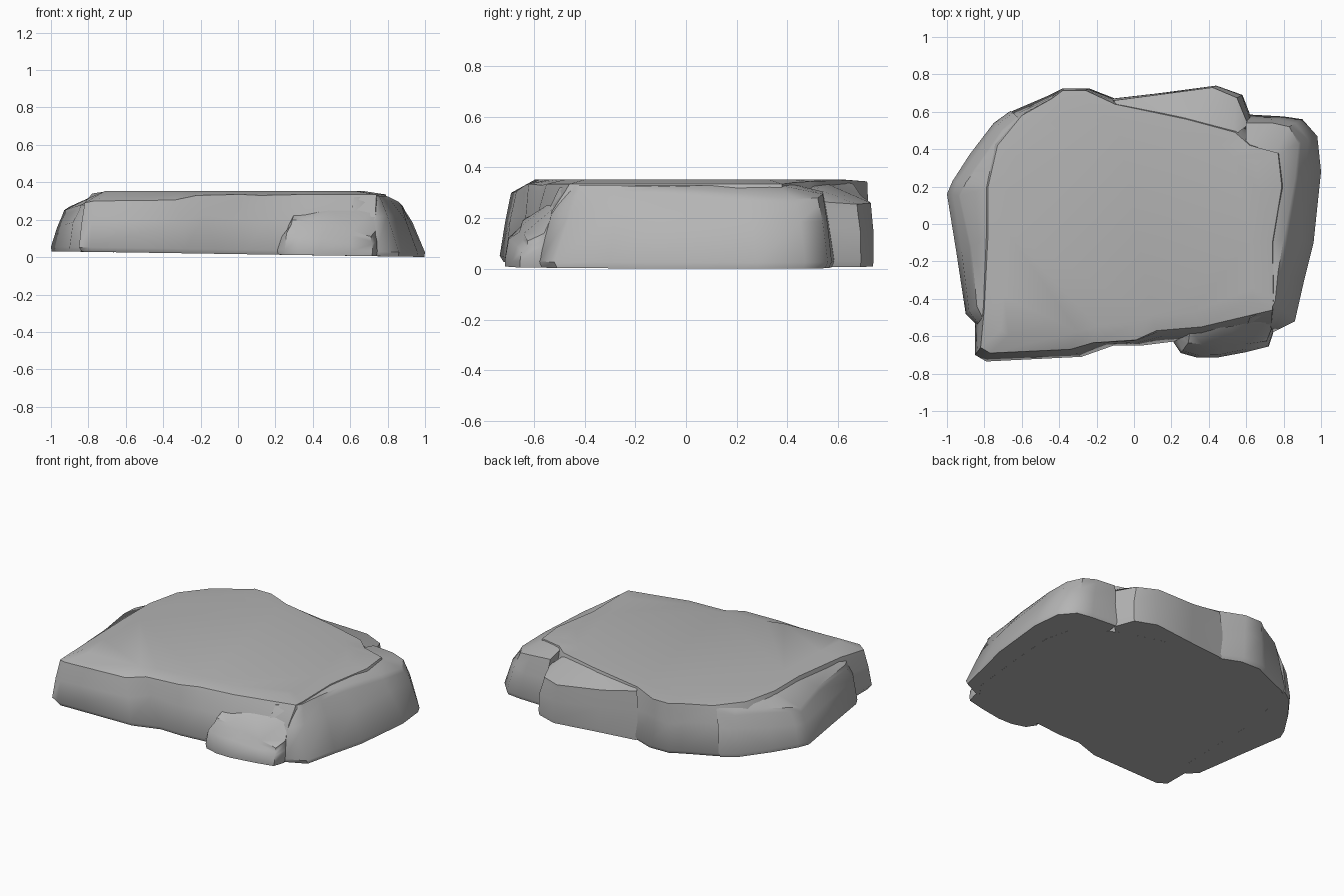
import bpy, bmesh, random

random.seed(4)

# Dark stone
stone = bpy.data.materials.new("stone")
stone.diffuse_color = (0.46, 0.46, 0.46, 1)


def floor(x):
    return 0.022 - 0.015 * x


def rock(name, pts, bulge=0.5, crown=None):
    """Loft a chiselled block. Each point: base x, base y, top x, top y, top z."""
    bm = bmesh.new()
    cx = sum(p[0] for p in pts) / len(pts)
    cy = sum(p[1] for p in pts) / len(pts)
    rings = [[] for _ in range(6 if crown else 5)]
    for xb, yb, xt, yt, zt in pts:
        z0 = floor(xb)
        h = zt - z0
        u = bulge + random.uniform(-0.12, 0.12)
        coords = [
            (cx + (xb - cx) * 0.98, cy + (yb - cy) * 0.98, z0 - 0.006),
            (xb, yb, z0 + 0.018),
            (xb + (xt - xb) * u, yb + (yt - yb) * u, z0 + h * random.uniform(0.55, 0.68)),
            (xt + (xb - xt) * 0.12, yt + (yb - yt) * 0.12, zt - 0.025),
            (xt, yt, zt),
        ]
        if crown:
            coords.append((cx + (xt - cx) * 0.86, cy + (yt - cy) * 0.86, crown))
        for ring, c in zip(rings, coords):
            ring.append(bm.verts.new(c))
    n = len(pts)
    for a, b in zip(rings, rings[1:]):
        for i in range(n):
            j = (i + 1) % n
            bm.faces.new((a[i], a[j], b[j], b[i]))
    caps = [bm.faces.new(rings[0][::-1]), bm.faces.new(rings[-1])]
    bmesh.ops.triangulate(bm, faces=caps)
    bmesh.ops.recalc_face_normals(bm, faces=bm.faces)
    mesh = bpy.data.meshes.new(name)
    bm.to_mesh(mesh)
    bm.free()
    mesh.materials.append(stone)
    ob = bpy.data.objects.new(name, mesh)
    bpy.context.collection.objects.link(ob)
    bpy.ops.object.select_all(action='DESELECT')
    ob.select_set(True)
    bpy.context.view_layer.objects.active = ob
    bpy.ops.object.shade_smooth_by_angle(angle=0.75)
    return ob


# Main slab with the flat plateau
rock("main_slab", [
    (-0.85, -0.70, -0.82, -0.66, 0.29), (-0.79, -0.735, -0.77, -0.69, 0.30),
    (-0.28, -0.71, -0.34, -0.67, 0.305), (-0.11, -0.65, -0.22, -0.635, 0.33),
    (0.04, -0.65, 0.01, -0.62, 0.335), (0.20, -0.63, 0.12, -0.57, 0.33),
    (0.36, -0.62, 0.36, -0.55, 0.335), (0.73, -0.58, 0.74, -0.46, 0.335),
    (0.80, -0.48, 0.745, -0.40, 0.335), (0.84, -0.10, 0.74, -0.10, 0.335),
    (0.86, 0.20, 0.79, 0.20, 0.335), (0.82, 0.36, 0.77, 0.38, 0.335),
    (0.64, 0.50, 0.62, 0.42, 0.34), (0.55, 0.55, 0.54, 0.49, 0.345),
    (0.30, 0.62, 0.28, 0.56, 0.348), (-0.10, 0.67, -0.10, 0.64, 0.35),
    (-0.24, 0.725, -0.26, 0.715, 0.345), (-0.38, 0.725, -0.38, 0.715, 0.345),
    (-0.45, 0.69, -0.44, 0.67, 0.345), (-0.66, 0.60, -0.60, 0.58, 0.34),
    (-0.80, 0.46, -0.73, 0.42, 0.34), (-0.86, 0.20, -0.78, 0.20, 0.34),
    (-0.86, -0.10, -0.78, -0.05, 0.34), (-0.85, -0.50, -0.80, -0.45, 0.315),
], crown=0.353)

# Lower broken ledge along the left side
rock("left_ledge", [
    (-0.84, -0.54, -0.81, -0.50, 0.275), (-0.90, -0.48, -0.84, -0.44, 0.28),
    (-0.95, -0.15, -0.87, -0.12, 0.27), (-1.00, 0.16, -0.93, 0.15, 0.25),
    (-0.97, 0.23, -0.90, 0.22, 0.27), (-0.88, 0.37, -0.81, 0.34, 0.285),
    (-0.75, 0.54, -0.70, 0.50, 0.30), (-0.66, 0.605, -0.62, 0.57, 0.32),
    (-0.71, 0.40, -0.71, 0.40, 0.333), (-0.76, 0.20, -0.76, 0.20, 0.333),
    (-0.76, -0.05, -0.76, -0.05, 0.333), (-0.77, -0.42, -0.77, -0.42, 0.31),
], bulge=0.35)

# Sloping block along the right side
rock("right_block", [
    (0.58, -0.60, 0.62, -0.50, 0.32), (0.74, -0.58, 0.735, -0.455, 0.328),
    (0.86, -0.52, 0.755, -0.41, 0.328),
    (0.91, -0.30, 0.77, -0.26, 0.328), (0.96, -0.10, 0.80, -0.08, 0.325),
    (1.00, 0.28, 0.86, 0.24, 0.295), (0.98, 0.47, 0.88, 0.43, 0.275),
    (0.90, 0.56, 0.83, 0.52, 0.28), (0.80, 0.575, 0.74, 0.54, 0.295),
    (0.62, 0.585, 0.60, 0.54, 0.305), (0.60, 0.41, 0.60, 0.41, 0.336),
    (0.75, 0.36, 0.75, 0.36, 0.332), (0.76, 0.20, 0.76, 0.20, 0.332),
    (0.70, -0.10, 0.70, -0.10, 0.332), (0.65, -0.40, 0.65, -0.40, 0.33),
])

# Shelf block at the back, rising to meet the plateau
rock("back_shelf", [
    (0.63, 0.56, 0.61, 0.53, 0.265), (0.58, 0.69, 0.55, 0.675, 0.255),
    (0.44, 0.74, 0.42, 0.73, 0.26), (0.14, 0.70, 0.12, 0.69, 0.29),
    (-0.12, 0.67, -0.11, 0.66, 0.335), (-0.08, 0.62, -0.08, 0.62, 0.345),
    (0.27, 0.54, 0.27, 0.54, 0.343), (0.53, 0.47, 0.53, 0.47, 0.335),
], bulge=0.2)

# Low rounded lump merging into the front right corner
rock("front_lump", [
    (0.21, -0.63, 0.27, -0.60, 0.17), (0.25, -0.69, 0.29, -0.635, 0.20),
    (0.34, -0.715, 0.37, -0.645, 0.19), (0.44, -0.715, 0.48, -0.65, 0.17),
    (0.60, -0.685, 0.61, -0.64, 0.14), (0.72, -0.655, 0.71, -0.625, 0.11),
    (0.745, -0.58, 0.735, -0.56, 0.14), (0.72, -0.52, 0.72, -0.51, 0.25),
    (0.50, -0.55, 0.50, -0.55, 0.25), (0.30, -0.57, 0.30, -0.57, 0.23),
], bulge=0.3)
